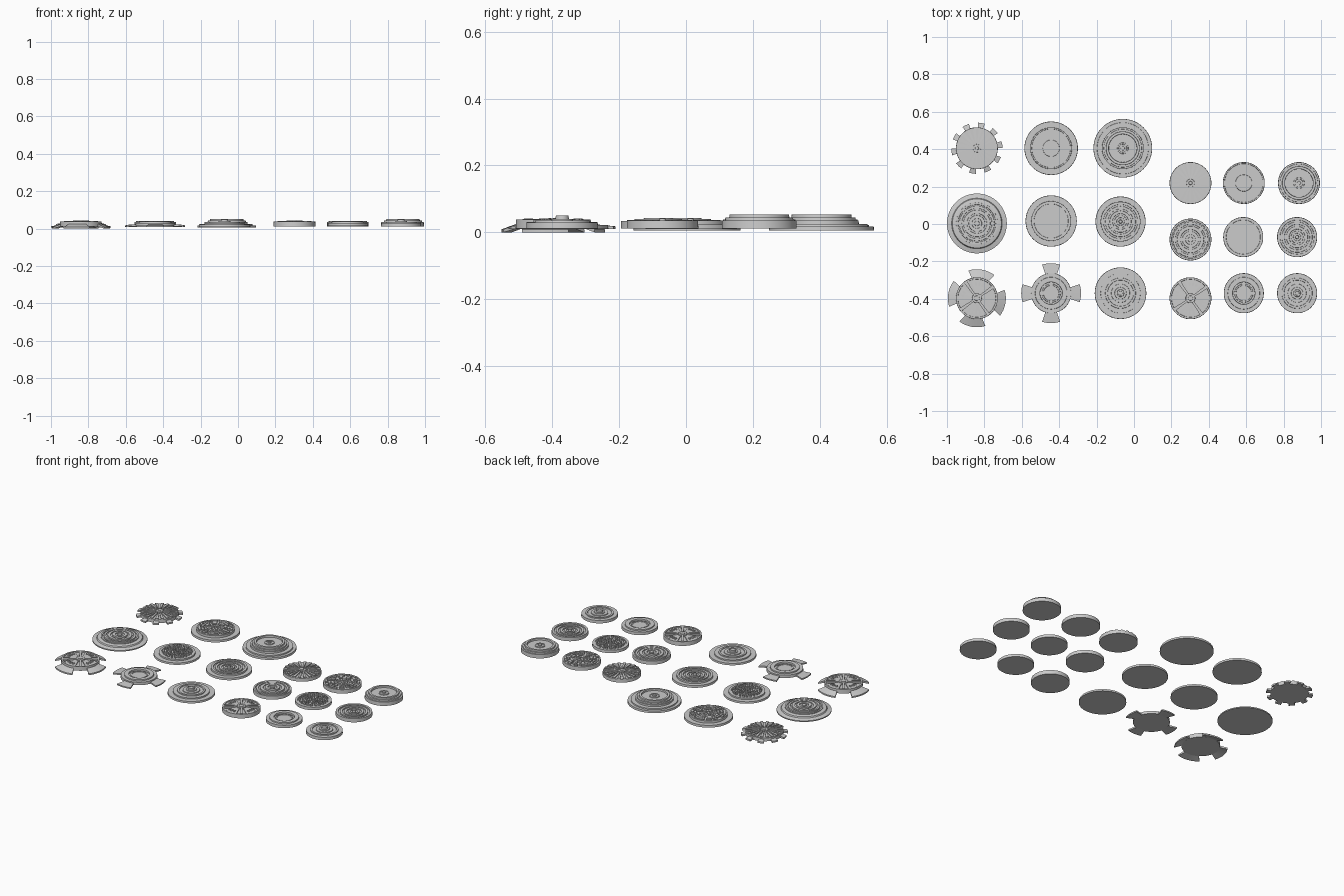
import bpy, bmesh, random
from math import sin, cos, pi, radians

if "Cube" in bpy.data.objects:
    bpy.data.objects.remove(bpy.data.objects["Cube"])

random.seed(4)
SEG = 64


class Cap:
    """One round cap, assembled from turned bodies and radial pieces."""

    def __init__(self, name, x, y):
        self.name, self.x, self.y = name, x, y
        self.bm = bmesh.new()

    def lathe(self, prof):
        bm, rows = self.bm, []
        for r, z in prof:
            rows.append([bm.verts.new((r * cos(2 * pi * i / SEG), r * sin(2 * pi * i / SEG), z))
                         for i in range(SEG)])
        for a, b in zip(rows, rows[1:]):
            for i in range(SEG):
                j = (i + 1) % SEG
                bm.faces.new((a[i], a[j], b[j], b[i]))
        bm.faces.new(rows[0][::-1])
        bm.faces.new(rows[-1])

    def steps(self, base, rings):
        # rings: (outer radius, top height), from outside in
        prof, z = [], base
        for r, top in rings:
            prof += [(r, z), (r - 0.001, top)]
            z = top
        self.lathe(prof)

    def sector(self, r0, r1, mid, half0, half1, bot, top, n=6):
        # bot/top: heights at inner and outer radius; angles in degrees
        bm, loops = self.bm, []
        for i in range(n + 1):
            t = 2 * i / n - 1
            a0, a1 = radians(mid + half0 * t), radians(mid + half1 * t)
            pts = ((r0, a0, bot[0]), (r1, a1, bot[1]), (r1, a1, top[1]), (r0, a0, top[0]))
            loops.append([bm.verts.new((r * cos(a), r * sin(a), z)) for r, a, z in pts])
        for a, b in zip(loops, loops[1:]):
            for k in range(4):
                m = (k + 1) % 4
                bm.faces.new((a[k], a[m], b[m], b[k]))
        bm.faces.new(loops[0][::-1])
        bm.faces.new(loops[-1])

    def pill(self, px, py, ang, length, width, z0, z1):
        # small raised rounded lozenge
        ring = []
        for i in range(10):
            a = 2 * pi * i / 10
            u, v = length * cos(a), width * sin(a)
            ring.append((px + u * cos(ang) - v * sin(ang), py + u * sin(ang) + v * cos(ang)))
        lo = [self.bm.verts.new((*p, z0)) for p in ring]
        hi = [self.bm.verts.new((*p, z1)) for p in ring]
        for i in range(10):
            j = (i + 1) % 10
            self.bm.faces.new((lo[i], lo[j], hi[j], hi[i]))
        self.bm.faces.new(hi)
        self.bm.faces.new(lo[::-1])

    def finish(self):
        bmesh.ops.recalc_face_normals(self.bm, faces=self.bm.faces)
        me = bpy.data.meshes.new(self.name)
        self.bm.to_mesh(me)
        self.bm.free()
        ob = bpy.data.objects.new(self.name, me)
        ob.location = (self.x, self.y, 0)
        bpy.context.collection.objects.link(ob)
        bpy.context.view_layer.objects.active = ob
        ob.select_set(True)
        bpy.ops.object.shade_smooth_by_angle(angle=radians(30))
        ob.select_set(False)


# ---- cap faces ----
def ribbed(c):
    c.steps(0.012, [(0.112, 0.033), (0.022, 0.04), (0.01, 0.043)])
    for k in range(20):
        c.sector(0.03 if k % 2 else 0.018, 0.108, 8 + 18 * k, 7, 4.5,
                 (0.03, 0.03), (0.041, 0.039), 2)


def broken_rings(c):
    c.steps(0.012, [(0.112, 0.036), (0.104, 0.033), (0.045, 0.037)])
    for r0, r1, n in ((0.088, 0.102, 14), (0.07, 0.084, 11), (0.05, 0.066, 8)):
        for k in range(n):
            half = 180 / n * random.uniform(0.4, 0.9)
            c.sector(r0, r1, 360 * k / n + random.uniform(-6, 6), half, half,
                     (0.03, 0.03), (0.041, 0.041), 4)
    for k in range(8):
        c.sector(0.01, 0.036, 45 * k, 12, 15, (0.03, 0.03), (0.041, 0.041), 2)


def bowl(c):
    c.steps(0.012, [(0.112, 0.036), (0.102, 0.044), (0.09, 0.053), (0.076, 0.042),
                    (0.03, 0.047), (0.022, 0.044), (0.011, 0.05)])


def ringed_dome(c):
    c.steps(0.012, [(0.112, 0.034), (0.101, 0.030), (0.094, 0.037), (0.081, 0.033),
                    (0.072, 0.040), (0.054, 0.035), (0.044, 0.043), (0.027, 0.037), (0.014, 0.043)])


def studded(c):
    c.steps(0.013, [(0.107, 0.031), (0.092, 0.029)])
    for r, n in ((0.0, 1), (0.02, 6), (0.04, 12), (0.06, 17), (0.08, 23)):
        for k in range(n):
            a = 2 * pi * (k + random.uniform(-0.12, 0.12)) / n
            c.pill(r * cos(a), r * sin(a), a + random.choice((0, pi / 2, pi / 4)),
                   0.009, 0.006, 0.025, 0.037)


def ring_grooves(c):
    c.steps(0.012, [(0.107, 0.035), (0.092, 0.029), (0.082, 0.035), (0.068, 0.029),
                    (0.058, 0.035), (0.043, 0.029), (0.033, 0.035), (0.021, 0.030), (0.01, 0.042)])


def four_spoke(c):
    c.steps(0.012, [(0.112, 0.038), (0.102, 0.031), (0.026, 0.04), (0.014, 0.043)])
    for k in range(4):
        m = 80 + 90 * k
        c.sector(0.03, 0.099, m, 22, 28, (0.028, 0.028), (0.038, 0.036))
        c.sector(0.022, 0.105, m + 45, 14, 5, (0.028, 0.028), (0.041, 0.04), 2)
        for d in (-14, 0, 14):
            a = radians(m + d)
            c.pill(0.077 * cos(a), 0.077 * sin(a), a, 0.011, 0.006, 0.03, 0.041)


def washer(c):
    c.steps(0.013, [(0.107, 0.031), (0.086, 0.038), (0.06, 0.029), (0.05, 0.033), (0.042, 0.030)])


def hubbed(c):
    c.steps(0.012, [(0.107, 0.030), (0.082, 0.035), (0.07, 0.031), (0.05, 0.036),
                    (0.032, 0.040), (0.02, 0.05), (0.012, 0.048)])


# ---- mounting rims of the left-hand set ----
def gear_teeth(c):
    for k in range(10):
        c.sector(0.105, 0.137, 80 + 36 * k, 7.5, 8, (0.012, 0.01), (0.026, 0.02), 2)


def slope_rim(c):
    c.lathe([(0.16, 0.005), (0.16, 0.012), (0.135, 0.018), (0.131, 0.025), (0.108, 0.030)])


def four_flaps(c):
    for k in range(4):
        c.sector(0.105, 0.155, 80 + 90 * k, 24, 27, (0.014, 0.0), (0.027, 0.009), 8)


def four_tabs(c):
    for k in range(4):
        c.sector(0.1, 0.16, 90 * k, 17, 17.5, (0.013, 0.01), (0.024, 0.018))


def flange(r, z0, z1, *more):
    return lambda c: c.steps(z0, [(r, z1), *more])


# name, face, left x/y, left rim, right x/y
CAPS = [
    ("ribbed", ribbed, (-0.84, 0.405), gear_teeth, (0.302, 0.219)),
    ("broken_ring", broken_rings, (-0.443, 0.405), flange(0.143, 0.008, 0.022), (0.587, 0.219)),
    ("bowl", bowl, (-0.06, 0.405), flange(0.157, 0.005, 0.018, (0.138, 0.025)), (0.882, 0.219)),
    ("ringed_dome", ringed_dome, (-0.84, 0.003), slope_rim, (0.302, -0.083)),
    ("studded", studded, (-0.443, 0.016), flange(0.137, 0.01, 0.022), (0.584, -0.07)),
    ("grooved", ring_grooves, (-0.072, 0.013), flange(0.134, 0.01, 0.024), (0.872, -0.07)),
    ("four_spoke", four_spoke, (-0.84, -0.397), four_flaps, (0.302, -0.397)),
    ("washer", washer, (-0.443, -0.37), four_tabs, (0.587, -0.37)),
    ("hubbed", hubbed, (-0.072, -0.37), flange(0.138, 0.01, 0.022), (0.872, -0.37)),
]
for name, face, left, rim, right in CAPS:
    c = Cap(name + "_cap_with_rim", *left)
    face(c)
    rim(c)
    c.finish()
    c = Cap(name + "_cap", *right)
    face(c)
    c.finish()
